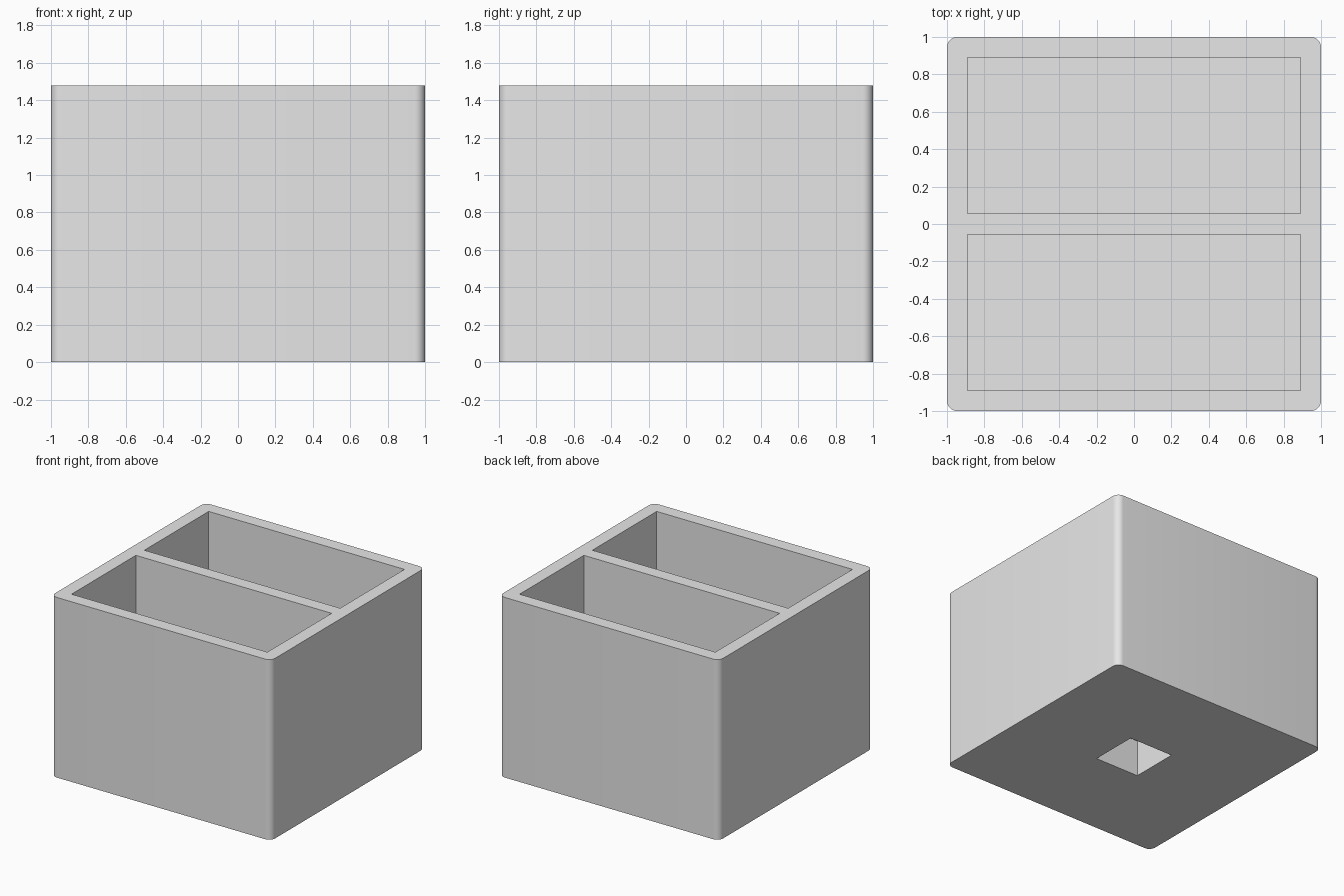
import bpy
import math

if "Cube" in bpy.data.objects:
    bpy.data.objects.remove(bpy.data.objects["Cube"], do_unlink=True)

HEIGHT = 1.48
WALL = 0.11
FLOOR = 0.41
SOCKET = 0.4
SOCKET_DEPTH = 0.3
OVERCUT = 0.1


def add_box(name, size, centre_xy, z_low):
    """Box with its underside at z_low."""
    bpy.ops.mesh.primitive_cube_add(size=1, location=(*centre_xy, z_low + size[2] / 2))
    box = bpy.context.object
    box.name = name
    box.scale = size
    bpy.ops.object.transform_apply(location=True, rotation=False, scale=True)
    return box


def apply_modifier(obj, modifier):
    bpy.ops.object.select_all(action="DESELECT")
    obj.select_set(True)
    bpy.context.view_layer.objects.active = obj
    bpy.ops.object.modifier_apply(modifier=modifier.name)


def cut(obj, cutter):
    cutter.hide_render = True
    modifier = obj.modifiers.new("Cut", "BOOLEAN")
    modifier.operation = "DIFFERENCE"
    modifier.solver = "EXACT"
    modifier.object = cutter
    apply_modifier(obj, modifier)
    bpy.data.objects.remove(cutter, do_unlink=True)


# Block with rounded upright corners
body = add_box("divided_box", (2, 2, HEIGHT), (0, 0), 0)
weights = body.data.attributes.new("bevel_weight_edge", "FLOAT", "EDGE")
for edge in body.data.edges:
    a, b = (body.data.vertices[i].co for i in edge.vertices)
    weights.data[edge.index].value = 1.0 if abs(a.z - b.z) > 1 else 0.0
bevel = body.modifiers.new("Round corners", "BEVEL")
bevel.limit_method = "WEIGHT"
bevel.width = WALL / 2
bevel.segments = 8
apply_modifier(body, bevel)

# Two open compartments either side of the divider
inner = 1 - WALL
depth = inner - WALL / 2
for side in (-1, 1):
    cut(body, add_box("compartment_cutter",
                      (2 * inner, depth, HEIGHT - FLOOR + OVERCUT),
                      (0, side * (inner + WALL / 2) / 2), FLOOR))

# Square blind socket in the underside
cut(body, add_box("socket_cutter", (SOCKET, SOCKET, SOCKET_DEPTH + OVERCUT),
                  (0, 0), -OVERCUT))

# Plain grey finish
grey = bpy.data.materials.new("light_grey")
grey.use_nodes = True
colour = (0.8, 0.8, 0.8, 1)
grey.diffuse_color = colour
grey.node_tree.nodes["Principled BSDF"].inputs["Base Color"].default_value = colour
body.data.materials.clear()
body.data.materials.append(grey)

bpy.ops.object.select_all(action="DESELECT")
body.select_set(True)
bpy.context.view_layer.objects.active = body
bpy.ops.object.shade_smooth_by_angle(angle=math.radians(30))
